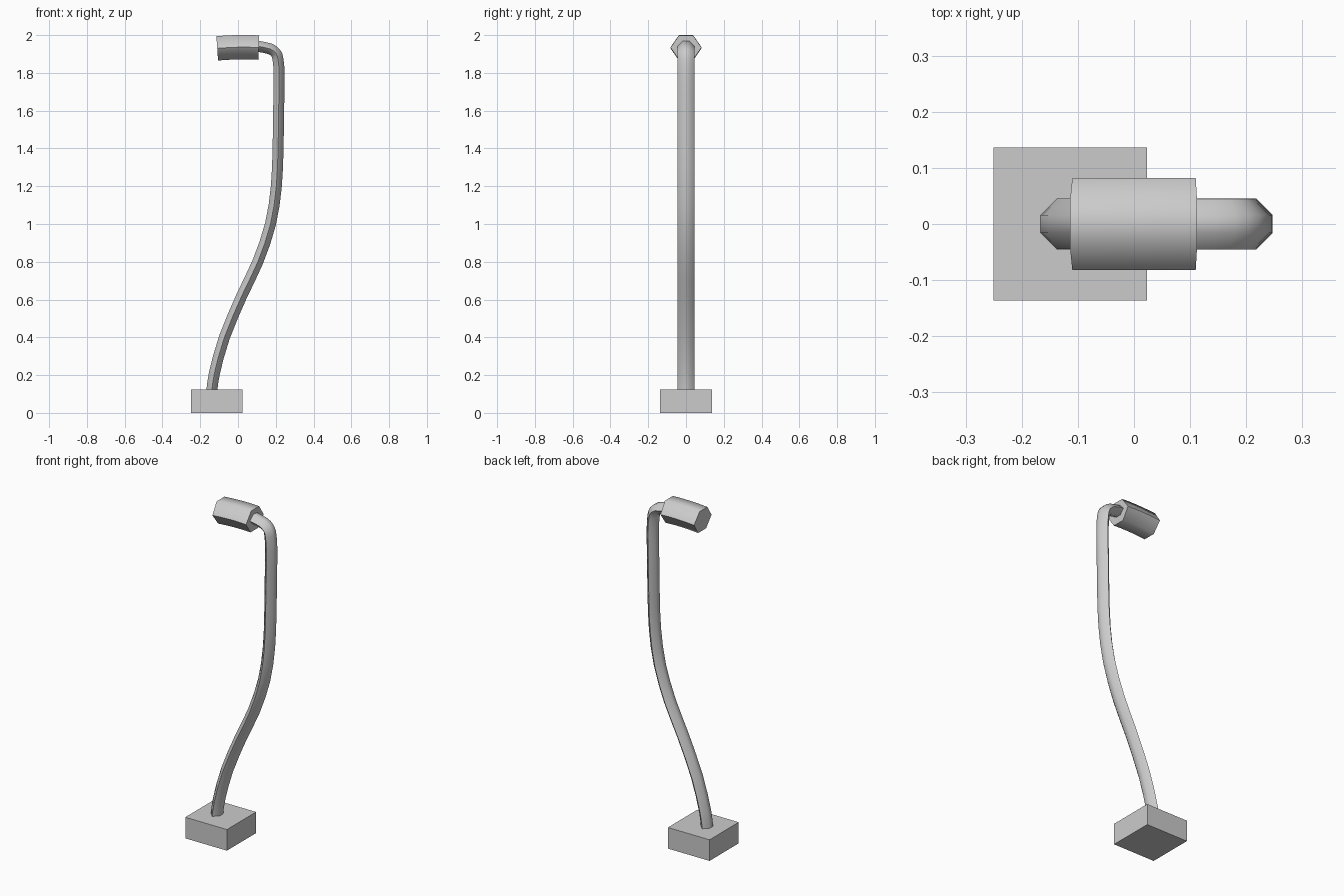
import bpy, bmesh
from mathutils import Vector

if "Cube" in bpy.data.objects:
    bpy.data.objects.remove(bpy.data.objects["Cube"])


def finish(bm, name):
    bmesh.ops.recalc_face_normals(bm, faces=bm.faces)
    me = bpy.data.meshes.new(name)
    bm.to_mesh(me)
    bm.free()
    ob = bpy.data.objects.new(name, me)
    bpy.context.collection.objects.link(ob)
    return ob


def spline(pts, steps):
    """Smooth curve through (x, z) points."""
    p = [Vector(q) for q in pts]
    p = [2 * p[0] - p[1]] + p + [2 * p[-1] - p[-2]]
    out = []
    for i in range(1, len(p) - 2):
        a, b, c, d = p[i - 1:i + 3]
        m0, m1 = (c - a) / 2, (d - b) / 2
        for k in range(steps):
            t = k / steps
            out.append(b * (2*t**3 - 3*t**2 + 1) + m0 * (t**3 - 2*t**2 + t)
                       + c * (3*t**2 - 2*t**3) + m1 * (t**3 - t**2))
    return out + [p[-2]]


def hex_tube(name, path, half_n, flat, half_y):
    """Six-sided section with points at +-y, swept along a path in the xz plane."""
    section = [(half_n, flat), (0, half_y), (-half_n, flat),
               (-half_n, -flat), (0, -half_y), (half_n, -flat)]
    bm = bmesh.new()
    rings = []
    for i, c in enumerate(path):
        t = (path[min(i + 1, len(path) - 1)] - path[max(i - 1, 0)]).normalized()
        rings.append([bm.verts.new((c.x - t.y * n, y, c.y + t.x * n)) for n, y in section])
    for a, b in zip(rings, rings[1:]):
        for k in range(6):
            j = (k + 1) % 6
            bm.faces.new((a[k], a[j], b[j], b[k]))
    bm.faces.new(rings[0])
    bm.faces.new(rings[-1])
    ob = finish(bm, name)
    bpy.ops.object.select_all(action='DESELECT')
    ob.select_set(True)
    bpy.context.view_layer.objects.active = ob
    bpy.ops.object.shade_smooth_by_angle(angle=1.08)
    return ob


# Square foot block
bm = bmesh.new()
bmesh.ops.create_cube(bm, size=1)
bmesh.ops.scale(bm, vec=(0.273, 0.273, 0.125), verts=bm.verts)
bmesh.ops.translate(bm, vec=(-0.1135, 0, 0.0625), verts=bm.verts)
finish(bm, "base")

# Curved pole bending over into the lamp
pole = [(-0.139, 0.11), (-0.125, 0.21), (-0.072, 0.4), (0.02, 0.62), (0.105, 0.8),
        (0.172, 1.0), (0.203, 1.2), (0.212, 1.4), (0.215, 1.6), (0.218, 1.78),
        (0.212, 1.87), (0.2, 1.905), (0.17, 1.927), (0.11, 1.94), (0.08, 1.943)]
hex_tube("pole", spline(pole, 2), 0.029, 0.016, 0.045)

# Slightly arched hexagonal lamp head
head = [(-0.11, 1.932), (-0.055, 1.9335), (0, 1.935), (0.055, 1.936), (0.11, 1.936)]
head = [Vector((x, z + 0.001 - 0.25 * (x * x))) for x, z in head]
hex_tube("lamp_head", head, 0.0645, 0.037, 0.082)
